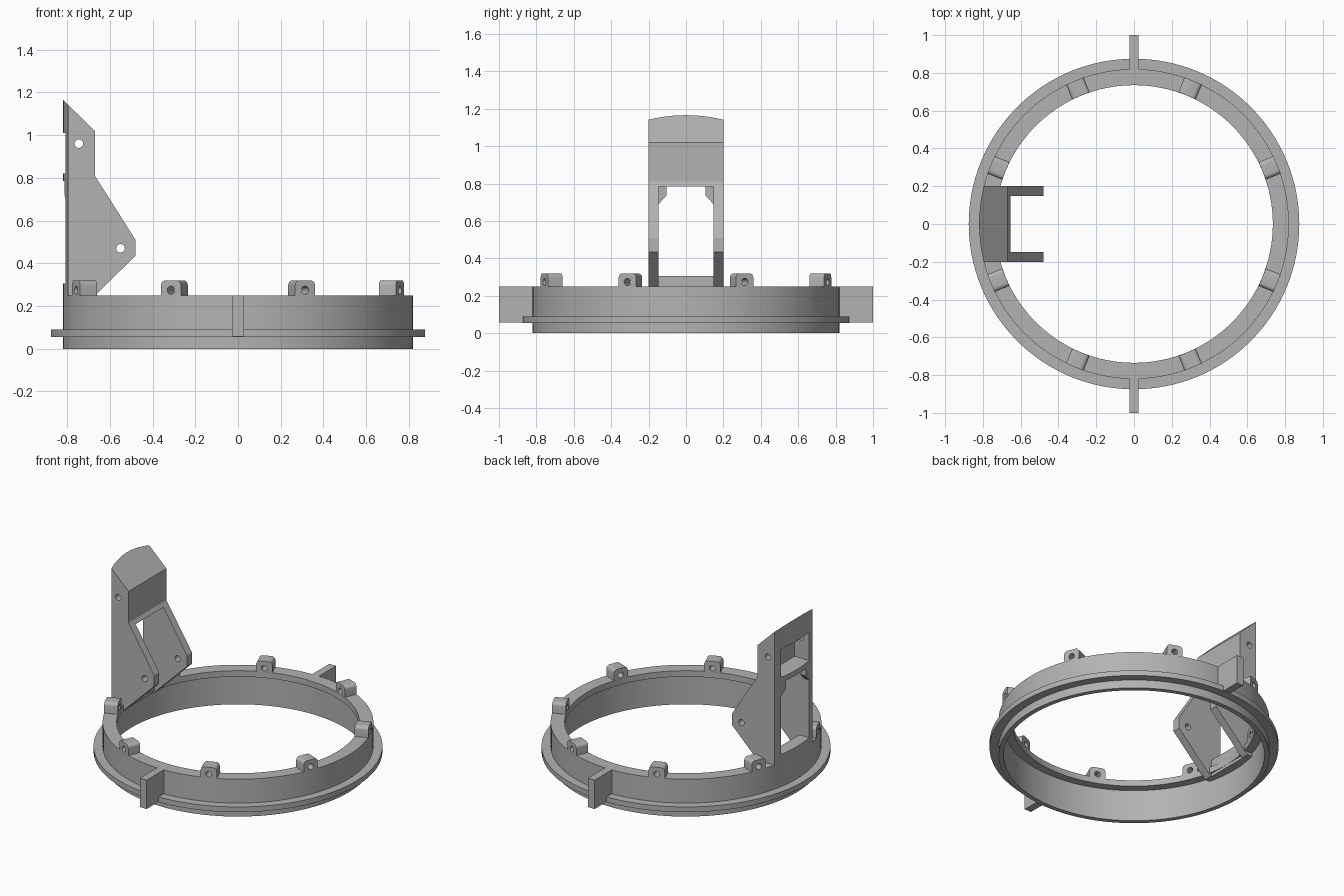
import bpy, bmesh, math
from mathutils import Matrix, Vector

cube = bpy.data.objects.get("Cube")
if cube:
    bpy.data.objects.remove(cube, do_unlink=True)

grey = bpy.data.materials.new("plain grey")
grey.use_nodes = True
COLOUR = (0.45, 0.45, 0.45, 1)
grey.diffuse_color = COLOUR
grey.node_tree.nodes["Principled BSDF"].inputs["Base Color"].default_value = COLOUR

R_OUT, R_IN, TOP = 0.82, 0.735, 0.25   # ring wall, lip opening, ring height


def finish(name, bm):
    bmesh.ops.recalc_face_normals(bm, faces=bm.faces)
    mesh = bpy.data.meshes.new(name)
    bm.to_mesh(mesh)
    bm.free()
    mesh.materials.append(grey)
    ob = bpy.data.objects.new(name, mesh)
    bpy.context.collection.objects.link(ob)
    return ob


def prism(name, points, axis, lo, hi):
    """Extrude a 2D outline along x or y; points are (other axis, z)."""
    bm = bmesh.new()
    place = (lambda u, z, d: (u, d, z)) if axis == "y" else (lambda u, z, d: (d, u, z))
    face = bm.faces.new([bm.verts.new(place(u, z, lo)) for u, z in points])
    out = bmesh.ops.extrude_face_region(bm, geom=[face])
    moved = [v for v in out["geom"] if isinstance(v, bmesh.types.BMVert)]
    bmesh.ops.translate(bm, verts=moved, vec=place(0, 0, hi - lo))
    return finish(name, bm)


def box(name, x, y, z):
    return prism(name, [(x[0], z[0]), (x[1], z[0]), (x[1], z[1]), (x[0], z[1])], "y", *y)


def cylinder(name, radius, depth, matrix, sides=24):
    bm = bmesh.new()
    bmesh.ops.create_cone(bm, cap_ends=True, segments=sides, radius1=radius,
                          radius2=radius, depth=depth, matrix=matrix)
    return finish(name, bm)


def boolean(ob, *steps):
    """Bake (operation, cutter) steps into the object and drop the cutters."""
    for operation, cutter in steps:
        cutter.hide_render = True
        mod = ob.modifiers.new("cut", "BOOLEAN")
        mod.operation, mod.object, mod.solver = operation, cutter, "EXACT"
    deps = bpy.context.evaluated_depsgraph_get()
    mesh = bpy.data.meshes.new_from_object(ob.evaluated_get(deps))
    ob.modifiers.clear()
    ob.data = mesh
    for _, cutter in steps:
        bpy.data.objects.remove(cutter, do_unlink=True)


def smooth(ob):
    bpy.ops.object.select_all(action="DESELECT")
    ob.select_set(True)
    bpy.context.view_layer.objects.active = ob
    bpy.ops.object.shade_smooth_by_angle(angle=math.radians(30))


# Ring: thin wall, inward lip at the top, outer flange near the base
profile = [(0.79, 0), (R_OUT, 0), (R_OUT, 0.055), (0.875, 0.055), (0.875, 0.09),
           (R_OUT, 0.09), (R_OUT, TOP), (R_IN, TOP), (R_IN, 0.21), (0.79, 0.21)]
bm = bmesh.new()
verts = [bm.verts.new((r, 0, z)) for r, z in profile]
edges = [bm.edges.new((verts[i - 1], verts[i])) for i in range(len(verts))]
bmesh.ops.spin(bm, geom=verts + edges, cent=(0, 0, 0), axis=(0, 0, 1),
               angle=math.tau, steps=128, use_merge=True)
bmesh.ops.remove_doubles(bm, verts=bm.verts, dist=1e-4)
smooth(finish("ring", bm))

# Front and back tabs
for name, side in (("front_tab", -1), ("back_tab", 1)):
    box(name, (-0.025, 0.025), sorted((side * 0.81, side)), (0.057, TOP))

# Lugs with rounded tops and a radial screw hole
HALF, ROUND, LUG_TOP = 0.05, 0.022, 0.32
arc = [(math.cos(a), math.sin(a)) for a in (math.pi / 2 * i / 5 for i in range(6))]
right = [(HALF - ROUND * (1 - c), LUG_TOP - ROUND * (1 - s)) for c, s in arc]
outline = [(-HALF, 0.248), (HALF, 0.248)] + right + [(-u, z) for u, z in reversed(right)]
for i in range(8):
    lug = prism(f"lug_{i + 1}", outline, "x", R_IN, R_OUT)
    turn = Matrix.Translation((0.78, 0, 0.274)) @ Matrix.Rotation(math.pi / 2, 4, "Y")
    boolean(lug, ("DIFFERENCE", cylinder("hole", 0.019, 0.3, turn, 20)))
    lug.data.transform(Matrix.Rotation(math.tau * (i + 0.5) / 8, 4, "Z"))
    smooth(lug)


def curved_limit():
    return cylinder("limit", R_OUT, 4, Matrix.Identity(4), 128)


# Bracket: side outline, curved back, window, rear pocket and cross holes
side = [(-0.85, 1.195), (-0.67, 1.02), (-0.67, 0.81), (-0.48, 0.51), (-0.48, 0.435),
        (-0.73, 0.19), (-0.85, 0.19)]
bracket = prism("bracket", side, "y", -0.2, 0.2)
GAP = (-0.147, 0.147)
across = Matrix.Rotation(math.pi / 2, 4, "X")
steps = [("INTERSECT", curved_limit()),
         ("DIFFERENCE", box("window", (-1, 0), GAP, (0.305, 0.785))),
         ("DIFFERENCE", box("throat", (-R_IN, 0), GAP, (0.1, 0.5))),
         ("DIFFERENCE", box("pocket", (-1, -0.7), GAP, (0.82, 1.01)))]
for x, z in ((-0.745, 0.96), (-0.55, 0.47)):
    steps.append(("DIFFERENCE",
                  cylinder("hole", 0.02, 1, Matrix.Translation((x, 0, z)) @ across)))
boolean(bracket, *steps)
smooth(bracket)

# Corner gussets under the shelf
for name, s in (("left_gusset", 1), ("right_gusset", -1)):
    shape = [(s * 0.15, 0.79), (s * 0.105, 0.79), (s * 0.105, 0.735), (s * 0.15, 0.687)]
    gusset = prism(name, shape, "x", -0.85, -0.77)
    boolean(gusset, ("INTERSECT", curved_limit()))
